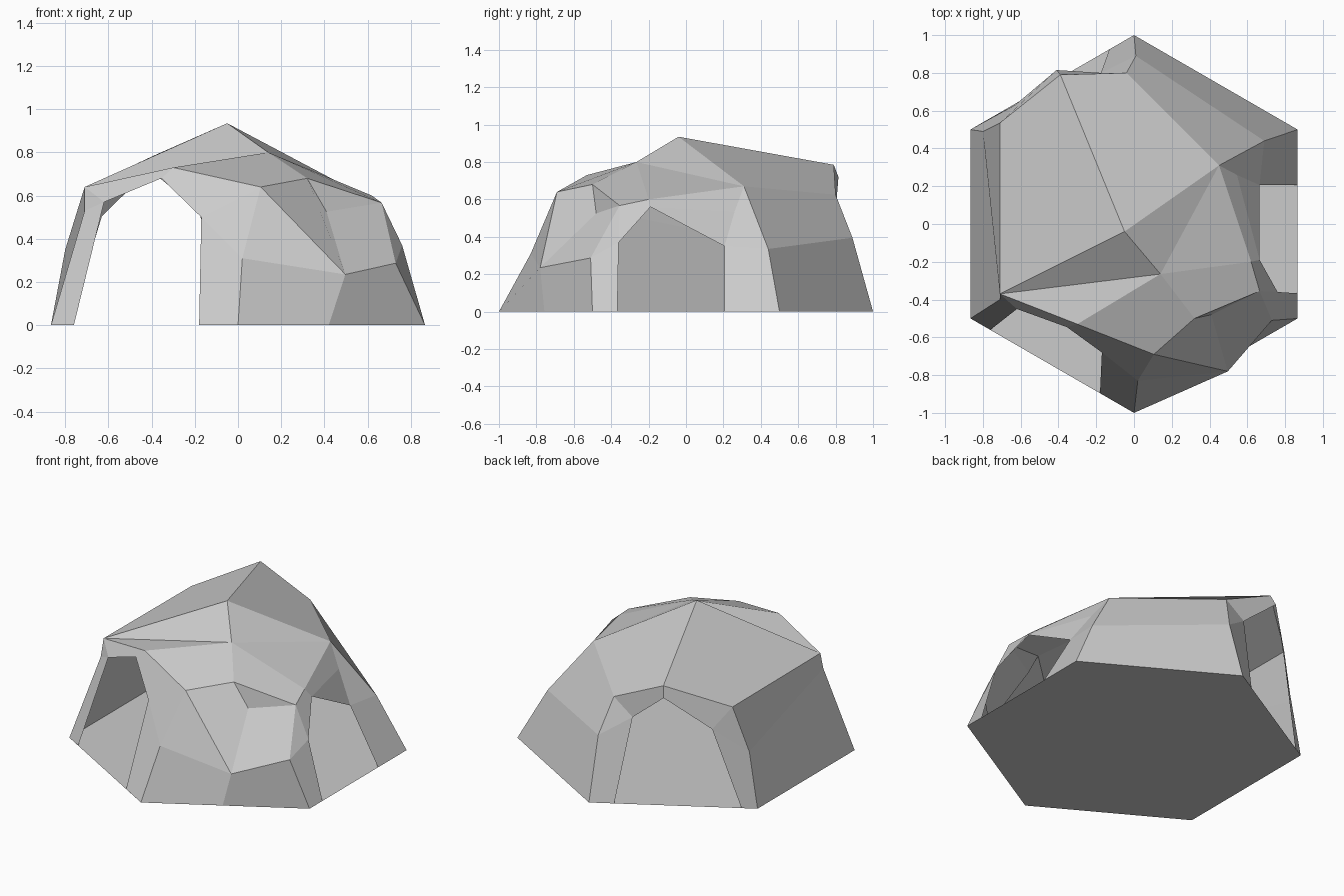
import bpy, math
from mathutils import Vector

if "Cube" in bpy.data.objects:
    bpy.data.objects.remove(bpy.data.objects["Cube"])

# Hexagonal footprint: c0 = right-back corner, running anticlockwise
P = {f"c{i}": (math.cos(math.radians(30 + 60 * i)), math.sin(math.radians(30 + 60 * i)), 0)
     for i in range(6)}

# Roof crown
P |= dict(apex=(-.05, -.04, .935), ridge=(.14, -.265, .80), back_tip=(-.39, .79, .785),
          back_top=(-.04, .80, .625), right_top=(.45, .31, .67),
          left_b=(-.71, .535, .635), left_f=(-.71, -.37, .64))
# Wall bends
P |= dict(back_mid=(.01, .89, .395), side_mid=(.69, .44, .335),
          left_mid=(-.80, .49, .35), left_low=(-.71, -.40, .53))
# Front boulder
P |= dict(f1=(.105, -.69, .64), f2=(.32, -.50, .68), f3=(.41, -.48, .525),
          f4=(.665, -.355, .567), f5=(.497, -.78, .235), f6=(.73, -.51, .287),
          f7=(.02, -.83, .31), f8=(.42, -.757, 0))
# Openings: feet, shoulders, peak, brow
P |= dict(fa=(-.76, -.56, 0), fb=(-.62, -.45, .57), fc=(-.355, -.546, .68),
          fd=(-.17, -.68, .50), fe=(-.18, -.895, 0), brow_f=(-.30, -.53, .73))
P |= dict(ra=(.866, -.367, 0), rb=(.76, -.36, .37), rc=(.665, -.19, .56),
          rd=(.665, .206, .35), re=(.866, .206, 0), brow_r=(.62, -.20, .60),
          inner_r=(.545, .26, .535))
P |= dict(ba=(-.13, .925, 0), bb=(-.175, .80, .527), bc=(-.41, .815, .72),
          bd=(-.63, .63, .505), be=(-.784, .548, 0))

PARTS = {
    "roof": """apex back_tip left_b left_f; apex back_tip back_top right_top;
        apex left_f ridge; apex ridge right_top; ridge left_f brow_f;
        ridge brow_f f1 f2; ridge f2 f4 brow_r; ridge brow_r right_top""",
    "left_wall": "left_b left_f left_low left_mid; left_mid left_low c3 c2",
    "back_wall": "back_top right_top side_mid back_mid; back_mid side_mid c0 c1",
    "front_boulder": """f1 f2 f3 f5; f2 f4 f3; f3 f4 f6 f5; f1 f5 f7;
        f7 f5 f8 c4; f5 f6 c5 f8""",
    "front_arch": """brow_f left_f fb fc; left_f left_low fb; left_low c3 fa fb;
        brow_f fc fd f1; fd f1 f7; fd f7 c4 fe""",
    "right_arch": """f6 f4 rb; f6 rb ra c5; f4 brow_r rc rb; brow_r right_top inner_r rc;
        rc inner_r rd; inner_r right_top side_mid rd; rd side_mid c0 re""",
    "back_arch": """back_tip back_top bb bc; back_top back_mid bb; back_mid c1 ba bb;
        back_tip left_b bd bc; left_b left_mid bd; left_mid c2 be bd""",
    "floor": "c0 c1 c2 c3 c4 c5",
}


def build(name, text):
    """Flat-faced mesh from named points, faces turned outwards."""
    faces = [f.split() for f in text.split(";")]
    names = sorted({n for f in faces for n in f})
    polys = []
    for f in faces:
        pts = [Vector(P[n]) for n in f]
        normal = sum((a.cross(b) for a, b in zip(pts, pts[1:] + pts[:1])), Vector())
        mid = sum(pts, Vector()) / len(pts)
        if normal.dot(mid - Vector((0, 0, .2))) < 0:
            f = f[::-1]
        polys.append([names.index(n) for n in f])
    mesh = bpy.data.meshes.new(name)
    mesh.from_pydata([P[n] for n in names], [], polys)
    mesh.update()
    obj = bpy.data.objects.new(name, mesh)
    bpy.context.collection.objects.link(obj)


for part, text in PARTS.items():
    build(part, text)
